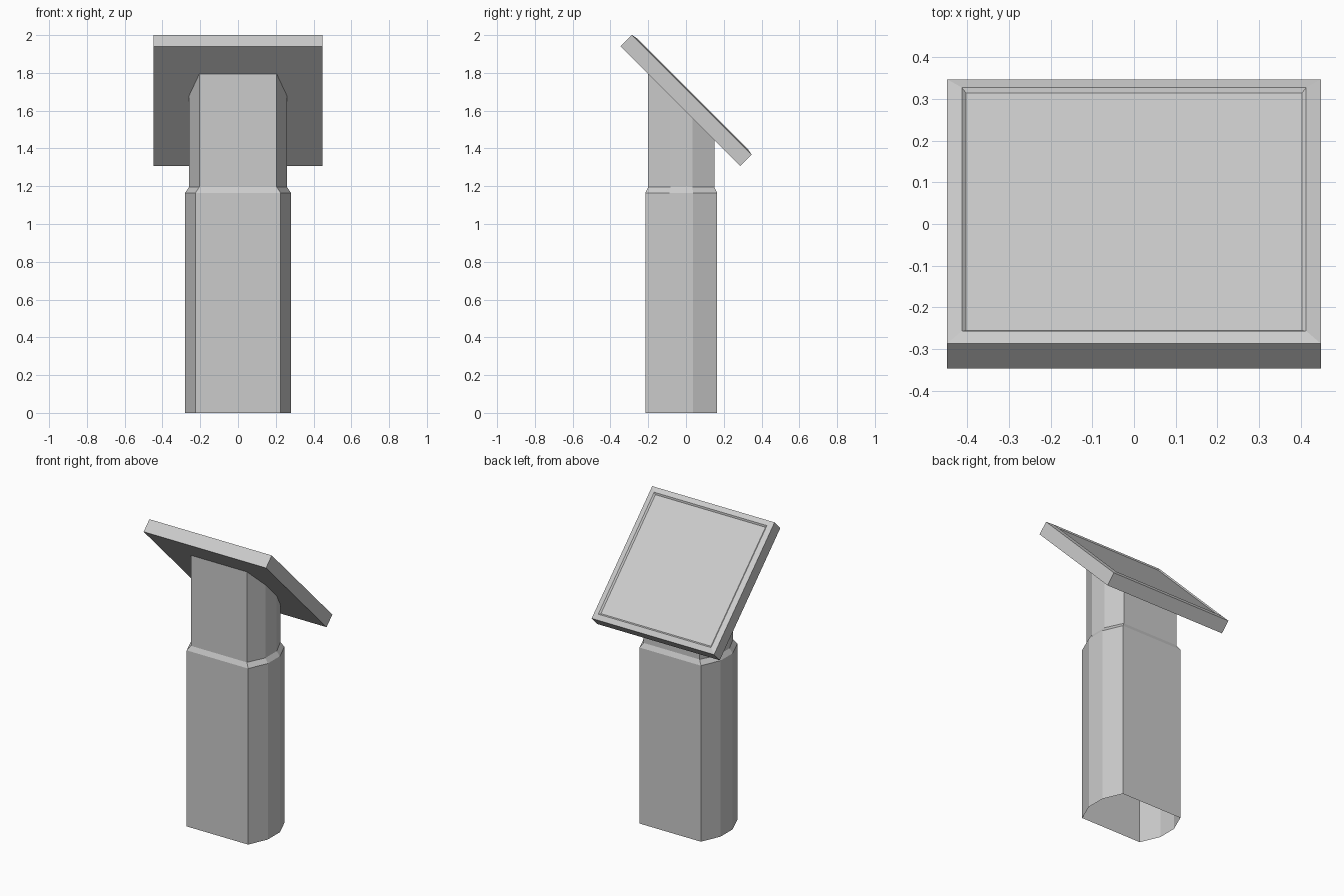
import bpy, bmesh
from math import radians
from mathutils import Matrix

cube = bpy.data.objects.get("Cube")
if cube:
    bpy.data.objects.remove(cube, do_unlink=True)

grey = bpy.data.materials.new("light grey")
grey.use_nodes = True
colour = (0.6, 0.6, 0.6, 1)
grey.diffuse_color = colour
grey.node_tree.nodes["Principled BSDF"].inputs["Base Color"].default_value = colour


def loft(name, rings, cap_start=False, cap_end=False, matrix=None):
    """Join closed rings of points with flat quads."""
    bm = bmesh.new()
    loops = [[bm.verts.new(p) for p in ring] for ring in rings]
    n = len(loops[0])
    for a, b in zip(loops, loops[1:]):
        for i in range(n):
            j = (i + 1) % n
            bm.faces.new((a[i], a[j], b[j], b[i]))
    if cap_start:
        bm.faces.new(loops[0][::-1])
    if cap_end:
        bm.faces.new(loops[-1])
    mesh = bpy.data.meshes.new(name)
    bm.to_mesh(mesh)
    bm.free()
    mesh.materials.append(grey)
    obj = bpy.data.objects.new(name, mesh)
    bpy.context.collection.objects.link(obj)
    if matrix:
        obj.matrix_world = matrix
    return obj


def post_ring(corner_x, side_x, depth, height):
    """Flat front and back, three facets on each side; height depends on y."""
    right = [(corner_x, -depth), (side_x, -depth / 3), (side_x, depth / 3), (corner_x, depth)]
    left = [(-x, y) for x, y in reversed(right)]
    return [(x, y - 0.025, height(y - 0.025)) for x, y in right + left]


def square_ring(half, z):
    return [(-half, -half, z), (half, -half, z), (half, half, z), (-half, half, z)]


# Hollow post: wide base, sloping shoulder, neck cut at the panel's underside
wide, narrow = (0.225, 0.28, 0.19), (0.205, 0.26, 0.175)
loft("post", [
    post_ring(*wide, lambda y: 0),
    post_ring(*wide, lambda y: 1.165),
    post_ring(*narrow, lambda y: 1.195),
    post_ring(*narrow, lambda y: 1.595 - y),
])

# Tilted display panel: sloping frame around a slightly sunken screen
half, top = 0.448, 0.0425
loft("display_panel", [
    square_ring(half, -top),
    square_ring(half, top),
    square_ring(half - 0.035, top + 0.0075),
    square_ring(half - 0.045, top - 0.001),
], True, True, Matrix.Translation((0, 0, 1.654)) @ Matrix.Rotation(radians(-45), 4, "X"))
